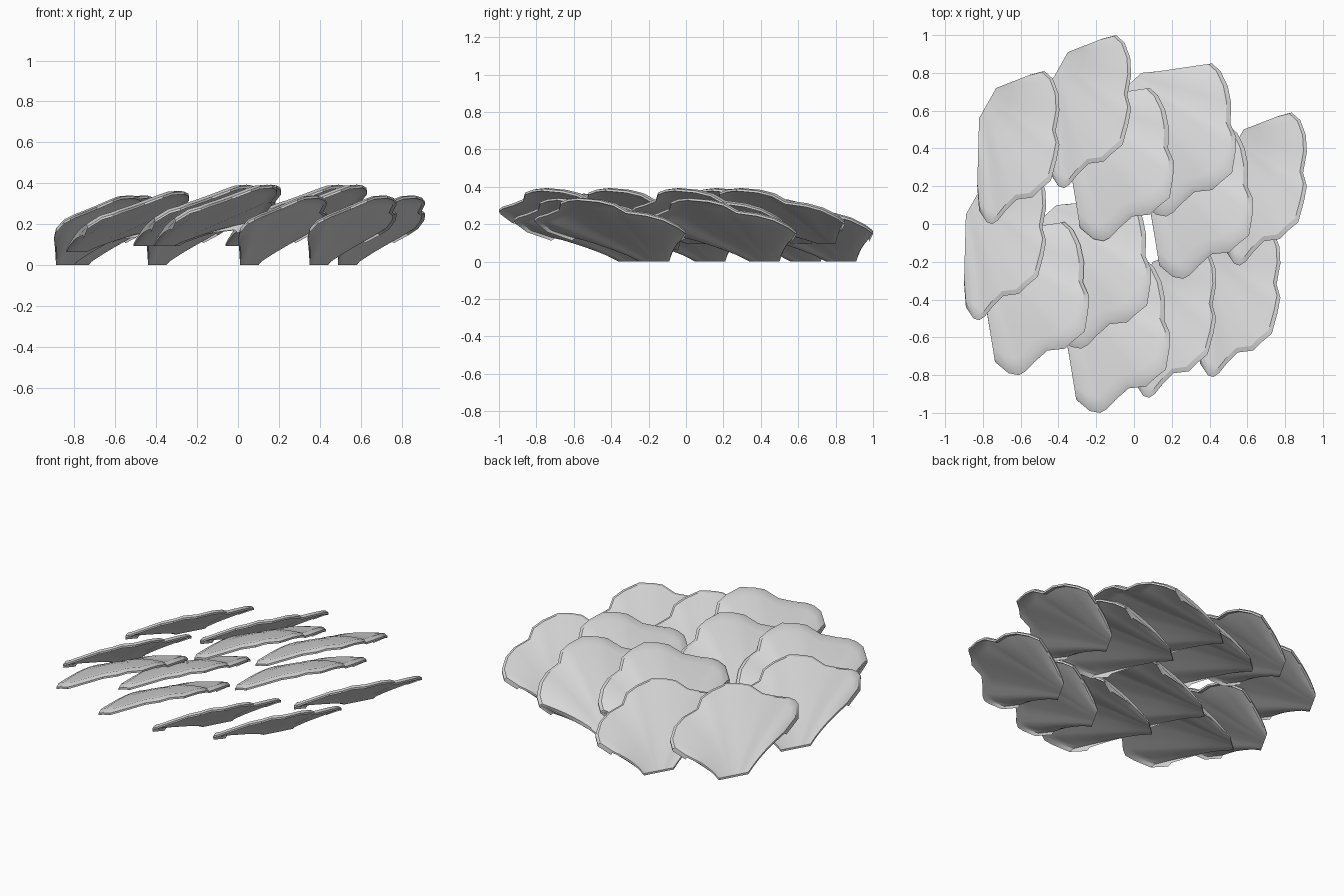
import bpy, bmesh, math
from mathutils import Vector

cube = bpy.data.objects.get("Cube")
if cube:
    bpy.data.objects.remove(cube)

# Single shell-grey material
grey = bpy.data.materials.new("light_grey")
grey.use_nodes = True
grey.diffuse_color = (0.7, 0.7, 0.7, 1)
grey.node_tree.nodes["Principled BSDF"].inputs["Base Color"].default_value = (0.7, 0.7, 0.7, 1)

# Scalloped rim of one scale, measured from its lowest lobe
RIM = [(-.08, .2, .14), (-.07, .07, .185), (-.03, .01, .23), (0, 0, .245),
       (.03, .02, .26), (.07, .07, .275), (.13, .13, .3), (.21, .14, .335),
       (.25, .18, .35), (.31, .23, .355), (.34, .34, .345), (.355, .42, .325),
       (.335, .49, .285), (.355, .6, .27), (.35, .69, .245), (.32, .77, .205),
       (.275, .81, .175), (.2, .79, .135)]
STATIONS = (0, .15, .3, .45, .6, .75, .87, .95, 1)


def scale_mesh(name, base_a, base_b, left_stretch, skew, lift):
    """Loft a thin fan from a short straight base to the scalloped rim."""
    bm = bmesh.new()
    a, b = Vector(base_a), Vector(base_b)
    top, bottom = [], []
    last = len(RIM) - 1
    for i, (x, y, z) in enumerate(RIM):
        s = i / last
        middle = min(1, 2.5 * math.sin(math.pi * s))
        root = a.lerp(b, s)
        x *= left_stretch if x < 0 else 1 + skew * (.53 - y)
        rim = Vector((x, y, z + lift))
        upper, lower = [], []
        for t in STATIONS:
            p = root.lerp(rim, t)
            # Rises quickly from the base, flattens outward, then a lip turns down
            p.z += (.02 + .006 * middle) * math.sin(math.pi * t ** .8)
            if t == 1:
                p.z -= .016
            thick = .012 + .026 * middle * math.sin(math.pi * t) ** .7 if 0 < t < 1 else .012
            upper.append(bm.verts.new(p))
            lower.append(bm.verts.new(p - Vector((0, 0, thick))))
        top.append(upper)
        bottom.append(lower)

    # Upper and lower skins
    n = len(STATIONS)
    for i in range(last):
        for j in range(n - 1):
            for g in (top, bottom):
                bm.faces.new((g[i][j], g[i + 1][j], g[i + 1][j + 1], g[i][j + 1]))
    # Edge walls all the way round
    loop = [(i, n - 1) for i in range(last + 1)]
    loop += [(last, j) for j in range(n - 2, -1, -1)]
    loop += [(i, 0) for i in range(last - 1, -1, -1)]
    loop += [(0, j) for j in range(1, n - 1)]
    for (i, j), (k, m) in zip(loop, loop[1:] + loop[:1]):
        bm.faces.new((top[i][j], top[k][m], bottom[k][m], bottom[i][j]))
    bmesh.ops.recalc_face_normals(bm, faces=bm.faces)
    mesh = bpy.data.meshes.new(name)
    bm.to_mesh(mesh)
    bm.free()
    mesh.materials.append(grey)
    return mesh


# Steep scales rest on the ground; shallow ones tuck beneath them
steep = scale_mesh("steep_scale", (-.07, .56, .012), (.02, .72, .012), 1, 0, 0)
shallow = scale_mesh("shallow_scale", (-.23, .67, .105), (-.13, .76, .105), 1.8, .42, .05)

STEEP_SPOTS = [(-.37, .19, 0), (-.75, 0, 0), (-.82, -.51, 0),
               (.56, -.22, 0), (.42, -.81, 0), (.08, -.92, 0)]
SHALLOW_SPOTS = [(.17, .04, 0), (-.16, -.09, 0), (.26, -.29, 0),
                 (-.18, -1, 0), (-.61, -.8, -.03), (-.28, -.66, 0)]

bpy.ops.object.select_all(action='DESELECT')
for mesh, spots in ((steep, STEEP_SPOTS), (shallow, SHALLOW_SPOTS)):
    for number, spot in enumerate(spots, 1):
        obj = bpy.data.objects.new(f"{mesh.name}_{number}", mesh)
        obj.location = spot
        bpy.context.collection.objects.link(obj)
    # Smooth skins with crisp edges, shared by every copy of the mesh
    obj.select_set(True)
    bpy.context.view_layer.objects.active = obj
    bpy.ops.object.shade_smooth_by_angle(angle=math.radians(30))
    obj.select_set(False)
